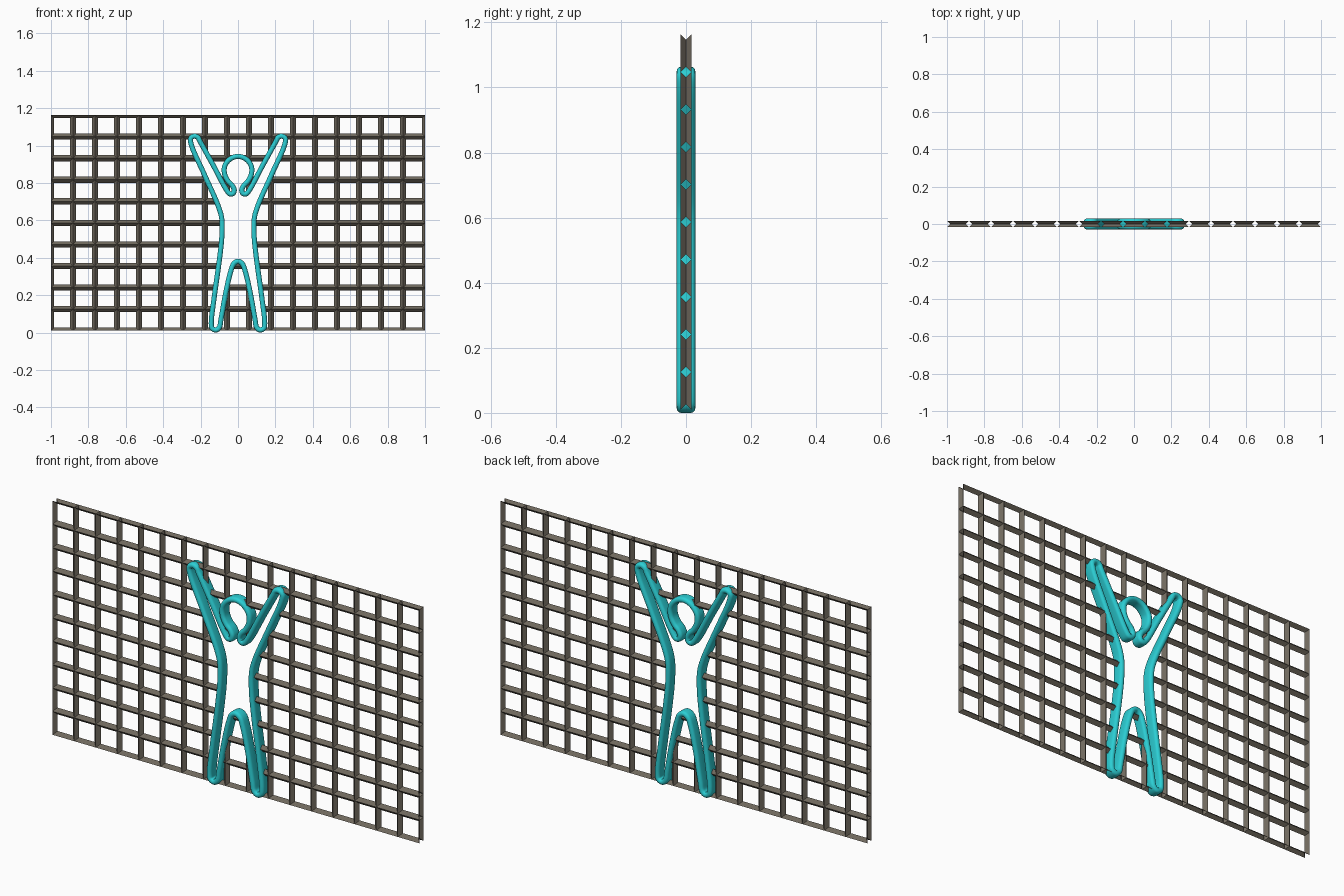
import bpy, bmesh, math
from mathutils import Vector

if "Cube" in bpy.data.objects:
    bpy.data.objects.remove(bpy.data.objects["Cube"])


def material(name, rgb):
    m = bpy.data.materials.new(name)
    m.diffuse_color = (*rgb, 1)
    m.use_nodes = True
    m.node_tree.nodes["Principled BSDF"].inputs["Base Color"].default_value = m.diffuse_color
    return m


def add_object(name, bm, mat):
    me = bpy.data.meshes.new(name)
    bm.to_mesh(me)
    bm.free()
    ob = bpy.data.objects.new(name, me)
    bpy.context.collection.objects.link(ob)
    me.materials.append(mat)
    return ob


def closed_spline(pts, steps):
    """Catmull-Rom through a closed loop of 2D points, centripetal for tight bends."""
    out, n = [], len(pts)
    for i in range(n):
        a, b, c, d = (pts[(i + k) % n] for k in (-1, 0, 1, 2))
        t1 = (b - a).length ** 0.5
        t2 = t1 + (c - b).length ** 0.5
        t3 = t2 + (d - c).length ** 0.5
        for s in range(steps):
            t = t1 + (t2 - t1) * s / steps
            p = a.lerp(b, t / t1)
            q = b.lerp(c, (t - t1) / (t2 - t1))
            r = c.lerp(d, (t - t2) / (t3 - t2))
            out.append(p.lerp(q, t / t2).lerp(q.lerp(r, (t - t1) / (t3 - t1)), (t - t1) / (t2 - t1)))
    return out


def inside(x, z, poly):
    hit = False
    for a, b in zip(poly, poly[1:] + poly[:1]):
        if (a.y > z) != (b.y > z) and x < a.x + (z - a.y) * (b.x - a.x) / (b.y - a.y):
            hit = not hit
    return hit


# Right half of the figure outline (x, z), head top to crotch, then mirrored
half = [(0, .942), (.042, .928), (.071, .89), (.071, .845), (.052, .808), (.03, .785),
        (.02, .762), (.026, .744), (.042, .741), (.058, .757), (.13, .89), (.203, 1.022),
        (.215, 1.044), (.235, 1.05), (.253, 1.038), (.25, 1.005), (.18, .845), (.105, .675),
        (.087, .61), (.086, .52), (.098, .4), (.127, .19), (.143, .05), (.138, .023),
        (.118, .0135), (.1, .027), (.091, .07), (.066, .21), (.038, .33), (.022, .369),
        (0, .381)]
loop = [Vector(p) for p in half + [(-x, z) for x, z in half[-2:0:-1]]]
outline = closed_spline(loop, 6)

# Figure outline: deep, round-edged band swept along the closed path
W, D, SEG = .0135, .0285, 8
profile = []
for side in (1, -1):
    for k in range(SEG + 1):
        a = math.pi * k / SEG
        profile.append((W * math.cos(a) * side, side * (D - W + W * math.sin(a))))
bm = bmesh.new()
rings, n = [], len(outline)
for i, p in enumerate(outline):
    t = (outline[(i + 1) % n] - outline[i - 1]).normalized()
    rings.append([bm.verts.new((p.x - t.y * u, v, p.y + t.x * u)) for u, v in profile])
m = len(profile)
for i in range(n):
    a, b = rings[i], rings[(i + 1) % n]
    for j in range(m):
        k = (j + 1) % m
        bm.faces.new((a[j], a[k], b[k], b[j])).smooth = True
bmesh.ops.recalc_face_normals(bm, faces=bm.faces)
add_object("figure_outline", bm, material("cyan", (.025, .62, .66)))

# Lattice: wireframed grid of diamond-section bars with open outer border
NX, NZ, Z0, Z1 = 17, 10, .010, 1.163
bm = bmesh.new()
grid = [[bm.verts.new((-1 + 2 * i / NX, 0, Z0 + (Z1 - Z0) * j / NZ)) for i in range(NX + 1)]
        for j in range(NZ + 1)]
for j in range(NZ):
    for i in range(NX):
        bm.faces.new((grid[j][i], grid[j][i + 1], grid[j + 1][i + 1], grid[j + 1][i]))
bm.normal_update()
bmesh.ops.wireframe(bm, faces=bm.faces[:], thickness=.033, offset=0, use_replace=True,
                    use_boundary=False, use_even_offset=True)

# Cut the lattice along the outline and clear the inside of the figure
for a, b in zip(outline, outline[1:] + outline[:1]):
    d = b - a
    if d.length < 1e-6:
        continue
    lo = (min(a.x, b.x) - .001, min(a.y, b.y) - .001)
    hi = (max(a.x, b.x) + .001, max(a.y, b.y) + .001)
    near = []
    for f in bm.faces:
        xs = [v.co.x for v in f.verts]
        zs = [v.co.z for v in f.verts]
        if min(xs) < hi[0] and max(xs) > lo[0] and min(zs) < hi[1] and max(zs) > lo[1]:
            near.append(f)
    if near:
        geom = set(near)
        for f in near:
            geom.update(f.edges)
            geom.update(f.verts)
        bmesh.ops.bisect_plane(bm, geom=list(geom), dist=1e-6, plane_co=(a.x, 0, a.y),
                               plane_no=(-d.y, 0, d.x))
gone = []
for f in bm.faces:
    c = f.calc_center_median()
    if inside(c.x, c.z, outline):
        gone.append(f)
bmesh.ops.delete(bm, geom=gone, context='FACES')
add_object("lattice", bm, material("bronze_brown", (.16, .14, .11)))
